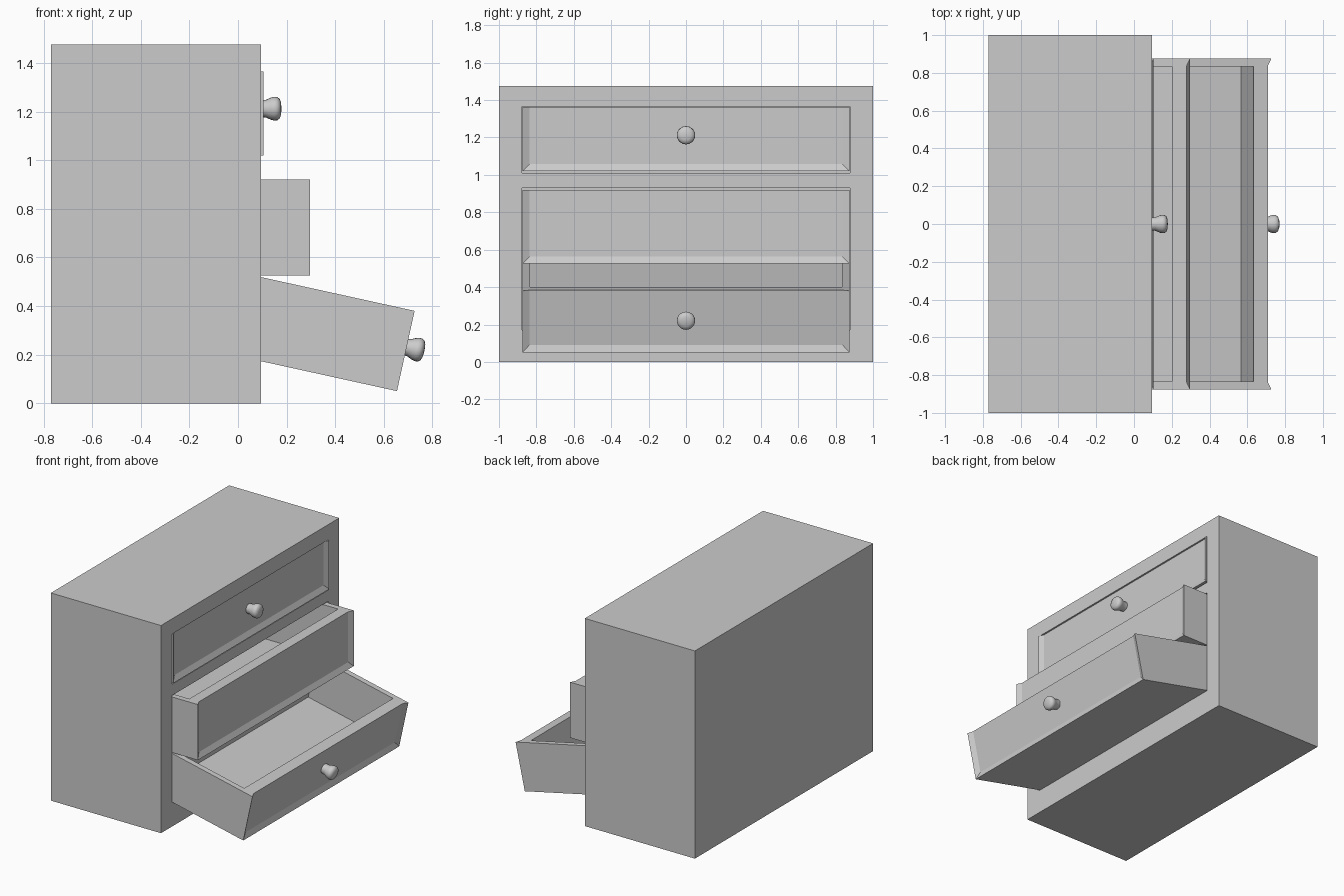
import bpy, bmesh, math
from mathutils import Matrix

if "Cube" in bpy.data.objects:
    bpy.data.objects.remove(bpy.data.objects["Cube"])

FRONT = 0.095      # plane of the cabinet face
HALF_W = 0.875     # half width of a drawer


def make_object(name, bm):
    bmesh.ops.recalc_face_normals(bm, faces=bm.faces)
    mesh = bpy.data.meshes.new(name)
    bm.to_mesh(mesh)
    bm.free()
    ob = bpy.data.objects.new(name, mesh)
    bpy.context.collection.objects.link(ob)
    return ob


def box(name, lo, hi):
    bm = bmesh.new()
    bmesh.ops.create_cube(bm, size=1)
    for v in bm.verts:
        v.co = [l + (c + 0.5) * (h - l) for c, l, h in zip(v.co, lo, hi)]
    return make_object(name, bm)


def drawer(name, h, length, placement):
    """Open tray, face recessed inside bevelled lips on both sides and the bottom."""
    bm = bmesh.new()

    def ring(points):
        return [bm.verts.new(p) for p in points]

    w, wall, front, floor, lip, rec = HALF_W, 0.04, 0.095, 0.03, 0.038, 0.018
    base = ring([(-length, -w, 0), (0, -w, 0), (0, w, 0), (-length, w, 0)])
    top = ring([(-length, -w, h), (0, -w, h), (0, w, h), (-length, w, h)])
    pan_lo = ring([(-rec, -w + lip, lip), (-rec, w - lip, lip)])
    pan_hi = ring([(-rec, -w + lip, h), (-rec, w - lip, h)])
    inner = [(-length + wall, -w + wall), (-front, -w + wall),
             (-front, w - wall), (-length + wall, w - wall)]
    rim = ring([(x, y, h) for x, y in inner])
    bed = ring([(x, y, floor) for x, y in inner])
    faces = [base, bed,
             [base[0], base[1], top[1], top[0]],
             [base[2], base[3], top[3], top[2]],
             [base[3], base[0], top[0], top[3]],
             # recessed face and its bevels
             [pan_lo[0], pan_lo[1], pan_hi[1], pan_hi[0]],
             [base[1], base[2], pan_lo[1], pan_lo[0]],
             [base[1], pan_lo[0], pan_hi[0], top[1]],
             [base[2], top[2], pan_hi[1], pan_lo[1]],
             # top rim
             [top[0], top[1], rim[1], rim[0]],
             [top[1], pan_hi[0], rim[1]],
             [pan_hi[0], pan_hi[1], rim[2], rim[1]],
             [pan_hi[1], top[2], rim[2]],
             [top[2], top[3], rim[3], rim[2]],
             [top[3], top[0], rim[0], rim[3]]]
    faces += [[rim[i], rim[(i + 1) % 4], bed[(i + 1) % 4], bed[i]] for i in range(4)]
    for f in faces:
        bm.faces.new(f)
    ob = make_object(name, bm)
    ob.matrix_world = placement


def knob(name, placement, z):
    """Lathe of a rounded pull around the local x axis."""
    profile = [(-0.02, 0.034), (0.01, 0.036), (0.03, 0.045), (0.045, 0.049),
               (0.057, 0.048), (0.067, 0.041), (0.073, 0.026), (0.075, 0)]
    bm = bmesh.new()
    verts = [bm.verts.new((x, 0, r)) for x, r in profile]
    edges = [bm.edges.new(p) for p in zip(verts, verts[1:])]
    bmesh.ops.spin(bm, geom=verts + edges, cent=(0, 0, 0), axis=(1, 0, 0),
                   angle=2 * math.pi, steps=20)
    bmesh.ops.remove_doubles(bm, verts=bm.verts, dist=1e-4)
    ob = make_object(name, bm)
    ob.matrix_world = placement @ Matrix.Translation((0, 0, z))
    for p in ob.data.polygons:
        p.use_smooth = True


# Cabinet with drawer openings
cabinet = box("cabinet", (-0.77, -1, 0), (FRONT, 1, 1.475))
for z0, z1 in ((1.01, 1.367), (0.17, 0.93)):
    cutter = box("opening_cutter", (-0.72, -HALF_W - 0.003, z0), (FRONT + 0.1, HALF_W + 0.003, z1))
    cutter.hide_render = True
    mod = cabinet.modifiers.new("opening", 'BOOLEAN')
    mod.operation, mod.solver, mod.object = 'DIFFERENCE', 'EXACT', cutter
    bpy.context.view_layer.objects.active = cabinet
    bpy.ops.object.modifier_apply(modifier=mod.name)
    bpy.data.objects.remove(cutter)

# Drawers: closed, half open, and tipped forward
top_place = Matrix.Translation((0.104, 0, 1.02))
mid_place = Matrix.Translation((0.297, 0, 0.525))
low_place = Matrix.Translation((0.654, 0, 0.05)) @ Matrix.Rotation(math.radians(12.4), 4, 'Y')
drawer("top_drawer", 0.344, 0.75, top_place)
drawer("middle_drawer", 0.395, 0.75, mid_place)
drawer("bottom_drawer", 0.338, 0.75, low_place)

# Knobs (the middle drawer has lost its own)
knob("top_knob", top_place, 0.192)
knob("bottom_knob", low_place, 0.185)
